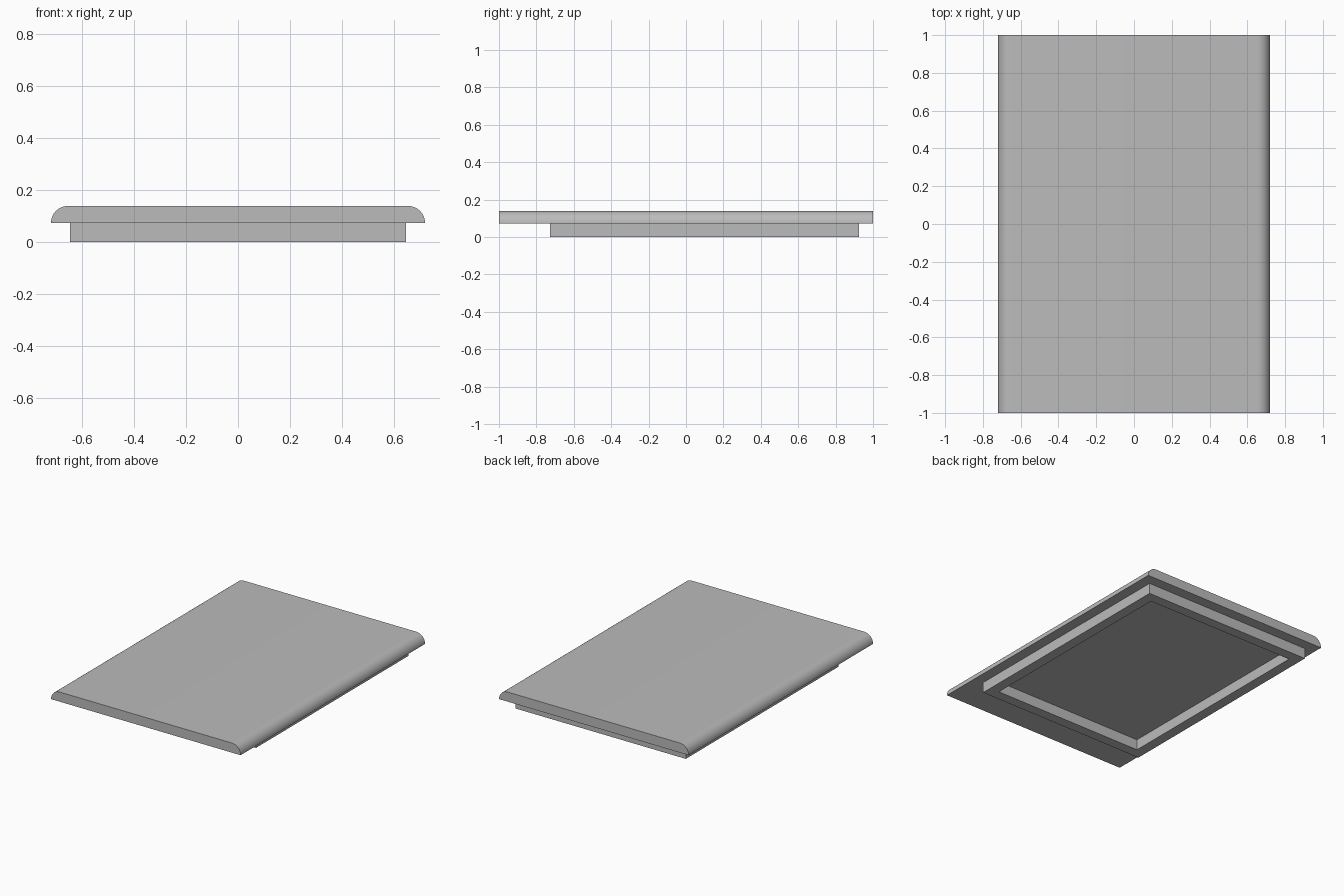
import bpy
import bmesh
from math import sin, cos, pi, radians

cube = bpy.data.objects.get("Cube")
if cube:
    bpy.data.objects.remove(cube, do_unlink=True)

HALF_W, HALF_L = 0.72, 1.0
RIM_H, TOP = 0.073, 0.139
RADIUS = TOP - RIM_H
STEPS = 16

grey = bpy.data.materials.new("plain_grey")
grey.use_nodes = True
colour = (0.5, 0.5, 0.5, 1)
grey.diffuse_color = colour
grey.node_tree.nodes["Principled BSDF"].inputs["Base Color"].default_value = colour


def extrude_outline(name, points, offset):
    """Fill a closed outline and extrude it along the offset."""
    bm = bmesh.new()
    face = bm.faces.new([bm.verts.new(p) for p in points])
    result = bmesh.ops.extrude_face_region(bm, geom=[face], use_keep_orig=True)
    moved = [g for g in result["geom"] if isinstance(g, bmesh.types.BMVert)]
    bmesh.ops.translate(bm, verts=moved, vec=offset)
    bmesh.ops.recalc_face_normals(bm, faces=bm.faces)
    return finish(name, bm)


def finish(name, bm):
    mesh = bpy.data.meshes.new(name)
    bm.to_mesh(mesh)
    bm.free()
    mesh.materials.append(grey)
    obj = bpy.data.objects.new(name, mesh)
    bpy.context.collection.objects.link(obj)
    return obj


# Lid slab: flat underside, quarter-round long edges
arc = [(HALF_W - RADIUS + RADIUS * cos(a), RIM_H + RADIUS * sin(a))
       for a in (i * pi / 2 / STEPS for i in range(STEPS + 1))]
outline = arc + [(-x, z) for x, z in reversed(arc)]
slab = extrude_outline("lid_slab", [(x, -HALF_L, z) for x, z in outline], (0, 2 * HALF_L, 0))
bpy.ops.object.select_all(action="DESELECT")
slab.select_set(True)
bpy.context.view_layer.objects.active = slab
bpy.ops.object.shade_smooth_by_angle(angle=radians(30))

# Underside rim: open rectangular frame, set back from the front
HALF_RIM, FRONT, BACK, WALL = 0.647, -0.728, 0.926, 0.072


def rectangle(inset, z):
    x = HALF_RIM - inset
    return [(-x, FRONT + inset, z), (x, FRONT + inset, z),
            (x, BACK - inset, z), (-x, BACK - inset, z)]


bm = bmesh.new()
loops = [[bm.verts.new(p) for p in rectangle(inset, z)]
         for inset, z in ((0, 0), (0, RIM_H), (WALL, RIM_H), (WALL, 0))]
for k in range(4):
    a, b = loops[k], loops[(k + 1) % 4]
    for i in range(4):
        j = (i + 1) % 4
        bm.faces.new((a[i], a[j], b[j], b[i]))
bmesh.ops.recalc_face_normals(bm, faces=bm.faces)
finish("underside_rim", bm)
